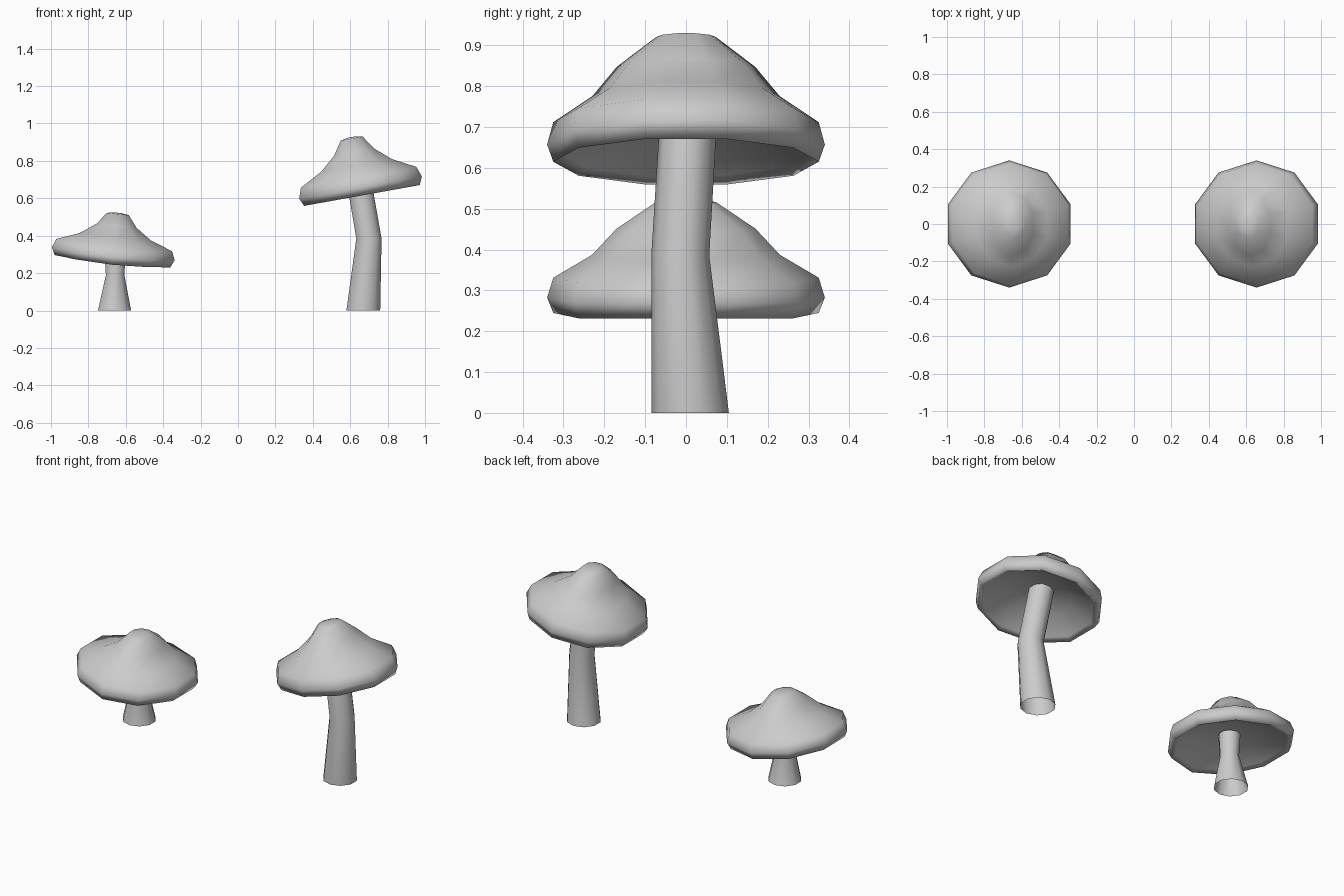
import bpy, bmesh
from math import sin, cos, pi

if "Cube" in bpy.data.objects:
    bpy.data.objects.remove(bpy.data.objects["Cube"])

SIDES = 10


def loft(name, rings, close_end=False, close_start=False):
    """Skin a list of vertex rings into a smooth-shaded mesh object."""
    bm = bmesh.new()
    loops = [[bm.verts.new(p) for p in ring] for ring in rings]
    for a, b in zip(loops, loops[1:]):
        for i in range(SIDES):
            j = (i + 1) % SIDES
            bm.faces.new((a[i], a[j], b[j], b[i]))
    if close_start:
        bm.faces.new(loops[0][::-1])
    if close_end:
        bm.faces.new(loops[-1])
    bmesh.ops.recalc_face_normals(bm, faces=bm.faces)
    me = bpy.data.meshes.new(name)
    bm.to_mesh(me)
    bm.free()
    ob = bpy.data.objects.new(name, me)
    bpy.context.collection.objects.link(ob)
    for p in me.polygons:
        p.use_smooth = True
    return ob


def ring(rx, ry):
    angles = [pi / 10 + 2 * pi * i / SIDES for i in range(SIDES)]
    return [(rx * cos(a), ry * sin(a)) for a in angles]


# Cap profile from hollow underside, round the rim, to the narrow crown: rx, ry, height
PROFILE = [(0.05, 0.05, 0.06), (0.18, 0.18, 0.035), (0.30, 0.30, -0.025),
           (0.325, 0.325, -0.042), (0.345, 0.34, 0.0), (0.325, 0.325, 0.055),
           (0.20, 0.23, 0.118), (0.112, 0.17, 0.19), (0.062, 0.075, 0.262),
           (0.02, 0.025, 0.27)]


def cap(name, cx, cz, slope, bend, tall):
    rings = []
    for rx, ry, h in PROFILE:
        h *= tall
        rings.append([(cx + x - slope * h, y, cz + h + slope * x + bend * x * x)
                      for x, y in ring(rx, ry)])
    return loft(name, rings, True, True)


def stem(name, sections):
    """Open-bottomed stem through sections of x, y, z, radius."""
    return loft(name, [[(x + px, y + py, z) for px, py in ring(r, r)]
                       for x, y, z, r in sections])


# Short mushroom
stem("short_stem", [(-0.66, 0.008, 0, 0.093), (-0.657, 0, 0.19, 0.052), (-0.657, 0, 0.32, 0.06)])
cap("short_cap", -0.667, 0.282, -0.106, 0.2, 0.89)

# Tall mushroom with a kinked stem
stem("tall_stem", [(0.67, 0.01, 0, 0.095), (0.70, -0.014, 0.385, 0.071), (0.642, 0.006, 0.72, 0.07)])
cap("tall_cap", 0.655, 0.657, 0.18, 0.0, 1.0)
